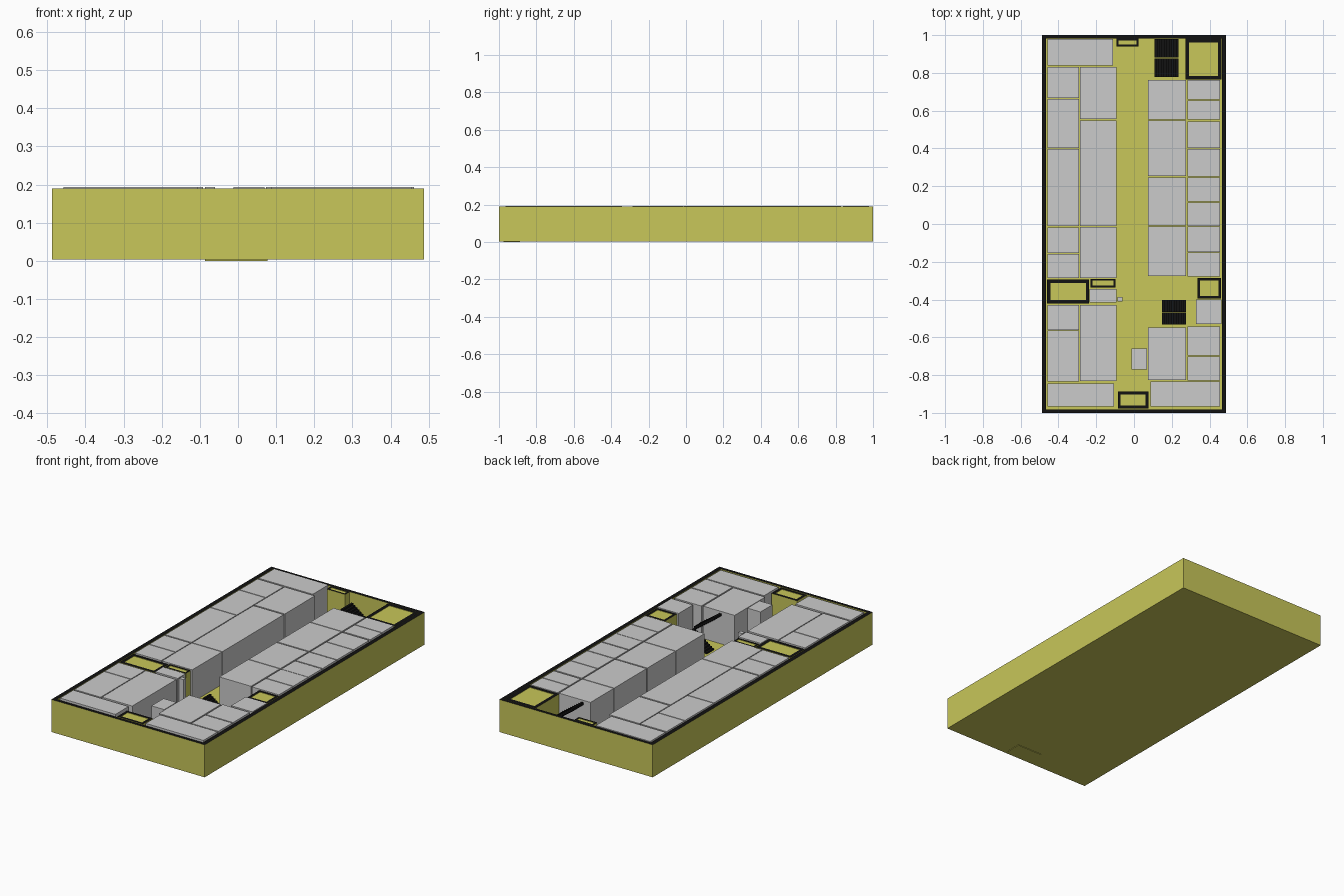
import bpy, bmesh
from mathutils import Vector

if "Cube" in bpy.data.objects:
    bpy.data.objects.remove(bpy.data.objects["Cube"])


def material(name, color):
    m = bpy.data.materials.new(name)
    m.diffuse_color = color
    m.use_nodes = True
    m.node_tree.nodes["Principled BSDF"].inputs["Base Color"].default_value = m.diffuse_color
    return m


YELLOW = material("yellow", (0.58, 0.57, 0.10, 1))
BLACK = material("black", (0.006, 0.006, 0.006, 1))
FLOOR, TOP = 0.006, 0.19


def add_box(bm, x0, x1, y0, y1, z0, z1):
    c = [bm.verts.new((x, y, z)) for z in (z0, z1)
         for x, y in ((x0, y0), (x1, y0), (x1, y1), (x0, y1))]
    for f in ((3, 2, 1, 0), (4, 5, 6, 7), (0, 1, 5, 4), (1, 2, 6, 5), (2, 3, 7, 6), (3, 0, 4, 7)):
        bm.faces.new([c[i] for i in f])


def finish(bm, name, mats=()):
    me = bpy.data.meshes.new(name)
    bm.to_mesh(me)
    bm.free()
    for m in mats:
        me.materials.append(m)
    ob = bpy.data.objects.new(name, me)
    bpy.context.collection.objects.link(ob)
    return ob


def box(name, dims, mat=None):
    bm = bmesh.new()
    add_box(bm, *dims)
    return finish(bm, name, [mat] if mat else [])


def wall_ring(name, x0, x1, y0, y1, z0, z1, tx, ty):
    """Rectangular wall with yellow sides and a black cut top."""
    bm = bmesh.new()
    outer = ((x0, y0), (x1, y0), (x1, y1), (x0, y1))
    inner = ((x0 + tx, y0 + ty), (x1 - tx, y0 + ty), (x1 - tx, y1 - ty), (x0 + tx, y1 - ty))
    loops = [[bm.verts.new((x, y, z)) for x, y in pts]
             for pts, z in ((outer, z0), (outer, z1), (inner, z1), (inner, z0))]
    for k in range(4):
        a, b = loops[k], loops[(k + 1) % 4]
        for i in range(4):
            j = (i + 1) % 4
            f = bm.faces.new((a[i], a[j], b[j], b[i]))
            f.material_index = 1 if k == 1 else 0
    return finish(bm, name, [YELLOW, BLACK])


# Floor slab and outer walls
box("floor_slab", (-0.48, 0.48, -0.99, 0.99, 0.003, FLOOR), YELLOW)
wall_ring("outer_wall", -0.488, 0.488, -1, 1, 0.003, TOP, 0.023, 0.018)

# Service shafts: x0, x1, y0, y1, rim width, base height
shafts = [
    (-0.093, 0.024, 0.94, 0.981, 0.010, FLOOR),
    (0.272, 0.464, 0.765, 0.981, 0.019, FLOOR),
    (-0.46, -0.237, -0.42, -0.295, 0.017, FLOOR),
    (-0.23, -0.098, -0.335, -0.29, 0.010, FLOOR),
    (0.335, 0.461, -0.395, -0.285, 0.014, FLOOR),
    (-0.086, 0.077, -0.976, -0.887, 0.015, 0.0),
]
for x0, x1, y0, y1, t, z in shafts:
    wall_ring("shaft_wall", x0, x1, y0, y1, z, TOP, t, t)
    box("shaft_core", (x0 + t, x1 - t, y0 + t, y1 - t, z, TOP - 0.002), YELLOW)

# Room blocks: columns of rooms sharing x limits, each room given by its y limits
columns = [
    ("far_left_room", -0.457, -0.29, [(0.667, 0.83), (0.403, 0.662), (-0.01, 0.398), (-0.153, -0.018),
                                      (-0.285, -0.158), (-0.56, -0.43), (-0.835, -0.565)]),
    ("left_room", -0.285, -0.092, [(0.557, 0.83), (-0.01, 0.548), (-0.285, -0.015), (-0.83, -0.43)]),
    ("right_room", 0.074, 0.275, [(0.552, 0.763), (0.253, 0.547), (-0.008, 0.245), (-0.275, -0.013),
                                  (-0.825, -0.548)]),
    ("far_right_room", 0.283, 0.455, [(0.66, 0.763), (0.553, 0.655), (0.402, 0.543), (0.251, 0.397),
                                      (0.12, 0.245), (-0.01, 0.113), (-0.147, -0.013), (-0.278, -0.152),
                                      (-0.695, -0.543), (-0.828, -0.702)]),
    ("back_left_room", -0.457, -0.112, [(0.84, 0.979)]),
    ("front_left_room", -0.457, -0.105, [(-0.965, -0.845)]),
    ("front_right_room", 0.088, 0.455, [(-0.965, -0.835)]),
    ("side_lobby", 0.327, 0.462, [(-0.53, -0.40)]),
    ("shaft_lobby", -0.235, -0.093, [(-0.415, -0.343)]),
    ("entrance_booth", -0.012, 0.07, [(-0.77, -0.66)]),
    ("column", -0.087, -0.06, [(-0.41, -0.387)]),
]
for name, x0, x1, spans in columns:
    for y0, y1 in spans:
        box(name, (x0, x1, y0, y1, FLOOR, 0.193))


# Dog-leg stairs: lower flight climbs to the right, upper flight returns left
def stairs(x0, x1, y0, y1, steps=10):
    bm = bmesh.new()
    mid, run = (y0 + y1) / 2, (x1 - x0) / steps
    rise = (TOP - FLOOR) / (2 * steps)
    for i in range(steps):
        za = FLOOR + rise * (i + 1)
        add_box(bm, x0 + i * run, x0 + (i + 1) * run, mid + 0.002, y1, max(FLOOR, za - 1.6 * rise), za)
        zb = za + steps * rise
        add_box(bm, x1 - (i + 1) * run, x1 - i * run, y0, mid - 0.002, zb - 1.6 * rise, zb)
    finish(bm, "staircase", [BLACK])


stairs(0.108, 0.236, 0.778, 0.98)
stairs(0.148, 0.276, -0.532, -0.402)
